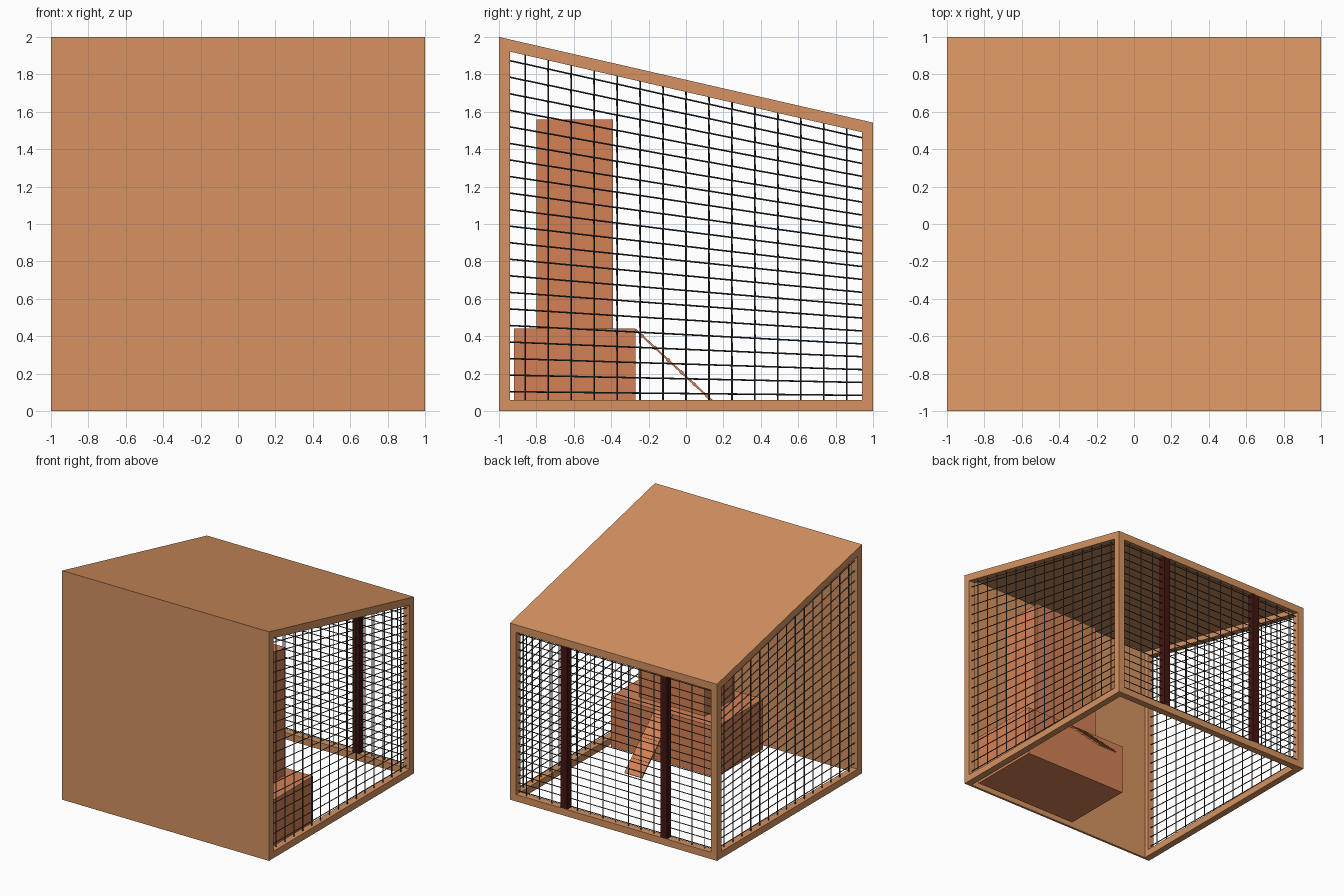
import bpy, bmesh, math

if "Cube" in bpy.data.objects:
    bpy.data.objects.remove(bpy.data.objects["Cube"])


def material(name, rgb):
    m = bpy.data.materials.new(name)
    m.diffuse_color = (*rgb, 1)
    m.use_nodes = True
    m.node_tree.nodes["Principled BSDF"].inputs["Base Color"].default_value = m.diffuse_color
    return m


WOOD = material("wood", (0.67, 0.29, 0.12))
BOX = material("box_wood", (0.66, 0.22, 0.09))
WIRE = material("wire", (0.06, 0.06, 0.06))
DARK = material("dark_red", (0.06, 0.008, 0.006))


def roof_z(y):
    return 1.771 - 0.229 * y


def finish(name, bm, mat):
    bmesh.ops.recalc_face_normals(bm, faces=bm.faces)
    me = bpy.data.meshes.new(name)
    bm.to_mesh(me)
    bm.free()
    me.materials.append(mat)
    ob = bpy.data.objects.new(name, me)
    bpy.context.collection.objects.link(ob)
    return ob


def prism(name, profile, x0, x1, mat):
    """Extrude a (y, z) profile from x0 to x1."""
    bm = bmesh.new()
    f = bm.faces.new([bm.verts.new((x0, y, z)) for y, z in profile])
    ext = bmesh.ops.extrude_face_region(bm, geom=[f])["geom"]
    bmesh.ops.translate(bm, vec=(x1 - x0, 0, 0),
                        verts=[v for v in ext if isinstance(v, bmesh.types.BMVert)])
    return finish(name, bm, mat)


def box(name, x0, x1, y0, y1, z0, z1, mat):
    return prism(name, [(y0, z0), (y1, z0), (y1, z1), (y0, z1)], x0, x1, mat)


def under_roof(name, x0, x1, y0, y1, z0, drop, mat):
    """Block whose top follows the roof slope, lowered by drop."""
    return prism(name, [(y0, z0), (y1, z0), (y1, roof_z(y1) - drop),
                        (y0, roof_z(y0) - drop)], x0, x1, mat)


def slope_bar(name, x0, x1, y0, y1, top, bottom, mat):
    """Bar parallel to the roof between two depths below it."""
    return prism(name, [(y0, roof_z(y0) - bottom), (y1, roof_z(y1) - bottom),
                        (y1, roof_z(y1) - top), (y0, roof_z(y0) - top)], x0, x1, mat)


W = 0.06  # beam size

# Roof sheet and solid front wall
slope_bar("roof", -1, 1, -1, 1, 0, 0.02, WOOD)
under_roof("front_wall", -1, 1, -1, -0.98, 0, 0.01, WOOD)

# Timber frame: corner posts, sloped rails, base rails
for side, x0 in (("left", -1), ("right", 1 - W)):
    x1 = x0 + W
    under_roof(side + "_front_post", x0, x1, -1, -1 + W, 0, 0.01, WOOD)
    under_roof(side + "_back_post", x0, x1, 1 - W, 1, 0, 0.01, WOOD)
    slope_bar(side + "_top_rail", x0, x1, -1, 1, 0.005, 0.065, WOOD)
    box(side + "_base_rail", x0, x1, -1, 1, 0, W, WOOD)
slope_bar("back_top_rail", -1, 1, 1 - W, 1, 0.005, 0.065, WOOD)
box("back_base_rail", -1, 1, 1 - W, 1, 0, W, WOOD)

# Dark uprights in the back opening
for i, x in enumerate((-0.485, 0.48)):
    under_roof(f"back_upright_{i}", x - W / 2, x + W / 2, 1 - W, 1, W, 0.06, DARK)


# Wire panels: tapered grids turned into wireframes
def wire_panel(name, place):
    nu, nv = 16, 22
    bm = bmesh.new()
    rows = [[bm.verts.new(place(-0.983 + 1.966 * i / nu, j / nv))
             for i in range(nu + 1)] for j in range(nv + 1)]
    for j in range(nv):
        for i in range(nu):
            bm.faces.new((rows[j][i], rows[j][i + 1], rows[j + 1][i + 1], rows[j + 1][i]))
    ob = finish(name, bm, WIRE)
    mod = ob.modifiers.new("wire", "WIREFRAME")
    mod.thickness = 0.012
    mod.offset = 0
    mod.use_even_offset = False


def height(y, t):
    return 0.015 + t * (roof_z(y) - 0.04)


wire_panel("left_wire", lambda u, t: (-0.97, u, height(u, t)))
wire_panel("right_wire", lambda u, t: (0.97, u, height(u, t)))
wire_panel("back_wire", lambda u, t: (u, 0.97, height(0.983, t)))

# Nest house: low wide box with a tall box on top
box("nest_box", -0.1, 0.915, -0.92, -0.27, 0, 0.44, BOX)
box("tall_box", 0.09, 0.725, -0.8, -0.39, 0.44, 1.56, BOX)

# Ramp with cleats
ya, za, yb, zb = -0.27, 0.435, 0.15, 0.045
L = math.hypot(yb - ya, zb - za)
dy, dz = (yb - ya) / L, (zb - za) / L


def ramp_bar(name, s0, s1, half):
    pts = [(s0, -half), (s1, -half), (s1, half), (s0, half)]
    prism(name, [(ya + s * dy - n * dz, za + s * dz + n * dy) for s, n in pts],
          0.32, 0.49, BOX)


ramp_bar("ramp", 0, L, 0.005)
for i in range(6):
    s = L * (i + 0.5) / 6
    ramp_bar(f"ramp_cleat_{i}", s - 0.008, s + 0.008, 0.009)
